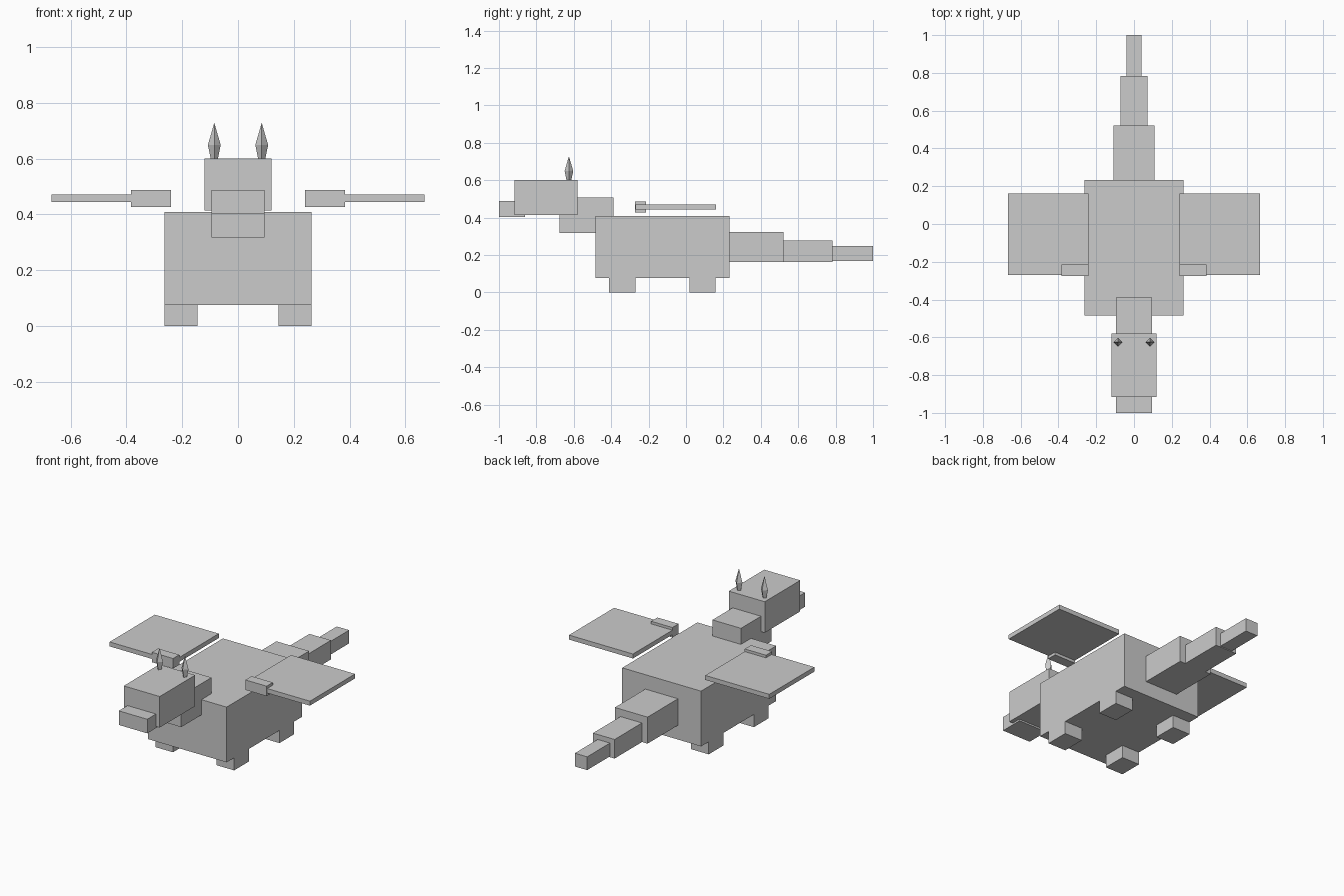
import bpy, bmesh, math

if "Cube" in bpy.data.objects:
    bpy.data.objects.remove(bpy.data.objects["Cube"])

grey = bpy.data.materials.new("plain grey")
grey.diffuse_color = (0.6, 0.6, 0.6, 1)
grey.use_nodes = True
grey.node_tree.nodes["Principled BSDF"].inputs["Base Color"].default_value = grey.diffuse_color


def finish(name, bm):
    bmesh.ops.recalc_face_normals(bm, faces=bm.faces)
    mesh = bpy.data.meshes.new(name)
    bm.to_mesh(mesh)
    bm.free()
    mesh.materials.append(grey)
    obj = bpy.data.objects.new(name, mesh)
    bpy.context.collection.objects.link(obj)
    return obj


def box(name, x, y, z):
    """Box from (min, max) ranges on each axis."""
    bm = bmesh.new()
    bmesh.ops.create_cube(bm, size=1)
    for v in bm.verts:
        v.co = [r[0] if c < 0 else r[1] for c, r in zip(v.co, (x, y, z))]
    return finish(name, bm)


def mid_box(name, half, y, z):
    """Box centred on x = 0."""
    return box(name, (-half, half), y, z)


# Body, neck, head and snout
mid_box("body", 0.263, (-0.484, 0.232), (0.076, 0.409))
mid_box("neck", 0.095, (-0.677, -0.388), (0.317, 0.506))
mid_box("head", 0.12, (-0.917, -0.579), (0.413, 0.60))
mid_box("snout", 0.095, (-1.0, -0.86), (0.403, 0.488))

# Tapering tail
mid_box("tail_base", 0.109, (0.232, 0.522), (0.162, 0.322))
mid_box("tail_middle", 0.072, (0.522, 0.783), (0.162, 0.277))
mid_box("tail_tip", 0.041, (0.783, 1.0), (0.167, 0.247))


def horn(name, x, y):
    """Four-sided spike, widest a third of the way up."""
    bm = bmesh.new()
    rings = []
    for r, z in ((0.012, 0.595), (0.023, 0.649)):
        rings.append([bm.verts.new((x + r * math.cos(k * math.pi / 2),
                                    y + r * math.sin(k * math.pi / 2), z))
                      for k in range(4)])
    tip = bm.verts.new((x, y, 0.728))
    low, high = rings
    bm.faces.new(low)
    for k in range(4):
        n = (k + 1) % 4
        bm.faces.new((low[k], low[n], high[n], high[k]))
        bm.faces.new((high[k], high[n], tip))
    finish(name, bm)


# Mirrored parts: legs, wings and horns
for side, s in (("left", 1), ("right", -1)):
    def span(a, b):
        return tuple(sorted((s * a, s * b)))

    box(f"front_leg_{side}", span(0.145, 0.263), (-0.412, -0.271), (0, 0.076))
    box(f"back_leg_{side}", span(0.145, 0.263), (0.019, 0.159), (0, 0.076))
    box(f"wing_arm_{side}", span(0.241, 0.383), (-0.274, -0.215), (0.427, 0.487))
    box(f"wing_{side}", span(0.241, 0.668), (-0.269, 0.161), (0.444, 0.471))
    horn(f"horn_{side}", s * 0.085, -0.626)
